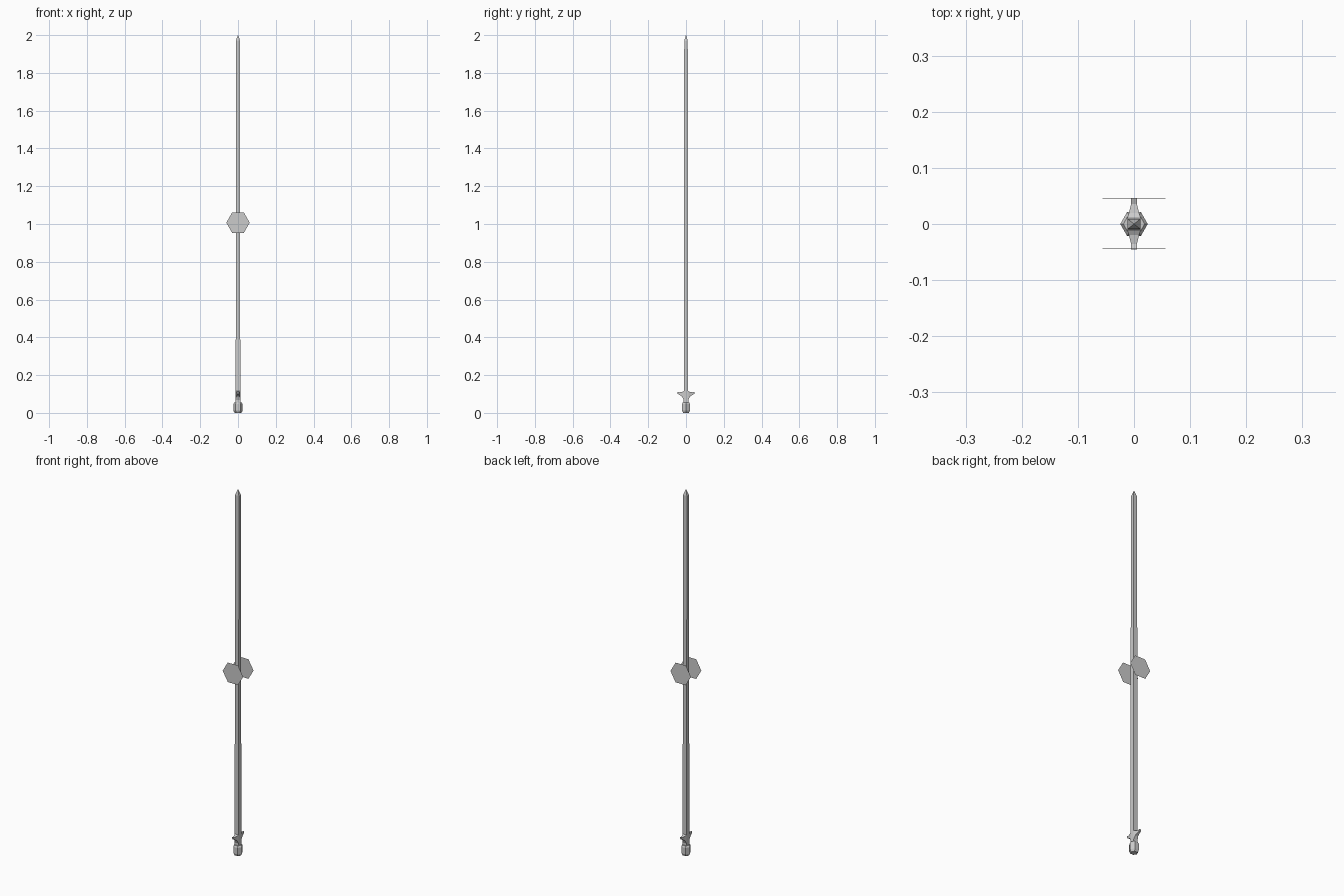
import bpy, math

if "Cube" in bpy.data.objects:
    bpy.data.objects.remove(bpy.data.objects["Cube"])


def mesh(name, verts, faces):
    me = bpy.data.meshes.new(name)
    me.from_pydata(verts, [], faces)
    me.update()
    ob = bpy.data.objects.new(name, me)
    bpy.context.collection.objects.link(ob)
    return ob


def loft(name, rings):
    """Skin a stack of rings with equal point counts and cap both ends."""
    n = len(rings[0])
    verts = [p for r in rings for p in r]
    faces = [(k * n + i, k * n + (i + 1) % n, (k + 1) * n + (i + 1) % n, (k + 1) * n + i)
             for k in range(len(rings) - 1) for i in range(n)]
    last = (len(rings) - 1) * n
    faces += [tuple(reversed(range(n))), tuple(range(last, last + n))]
    return mesh(name, verts, faces)


def rect(hx, hy, z):
    return [(-hx, -hy, z), (hx, -hy, z), (hx, hy, z), (-hx, hy, z)]


def hexagon(r, z):
    return [(r * math.cos(i * math.pi / 3), r * math.sin(i * math.pi / 3), z) for i in range(6)]


# blade: long four-sided shaft, slightly tapered in depth, with a pyramid point
loft("blade", [rect(0.012, 0.012, 0.05), rect(0.0115, 0.0092, 1.97), rect(0.0006, 0.0006, 2.0)])

# pommel: chamfered hexagonal knob
loft("pommel", [hexagon(r, z) for r, z in
                ((0.018, 0.0), (0.0245, 0.012), (0.0245, 0.048), (0.019, 0.056))])

# guard: flaring cross piece, sections run along y as (y, half width, z low, z high)
sections = [(-0.045, 0.005, 0.101, 0.112), (-0.036, 0.005, 0.096, 0.109),
            (-0.020, 0.009, 0.086, 0.111), (-0.011, 0.012, 0.066, 0.116)]
sections += [(-y, w, a, b) for y, w, a, b in reversed(sections)]
loft("guard", [[(-w, y, a), (-w, y, b), (w, y, b), (w, y, a)] for y, w, a, b in sections])

# side plates: flat hexagons in front of and behind the blade, leaning a hair
for name, y in (("front_plate", -0.044), ("back_plate", 0.046)):
    mesh(name, [(x, y - 0.01 * z, 1.007 + z) for x, z, _ in hexagon(0.062, 0)], [tuple(range(6))])
